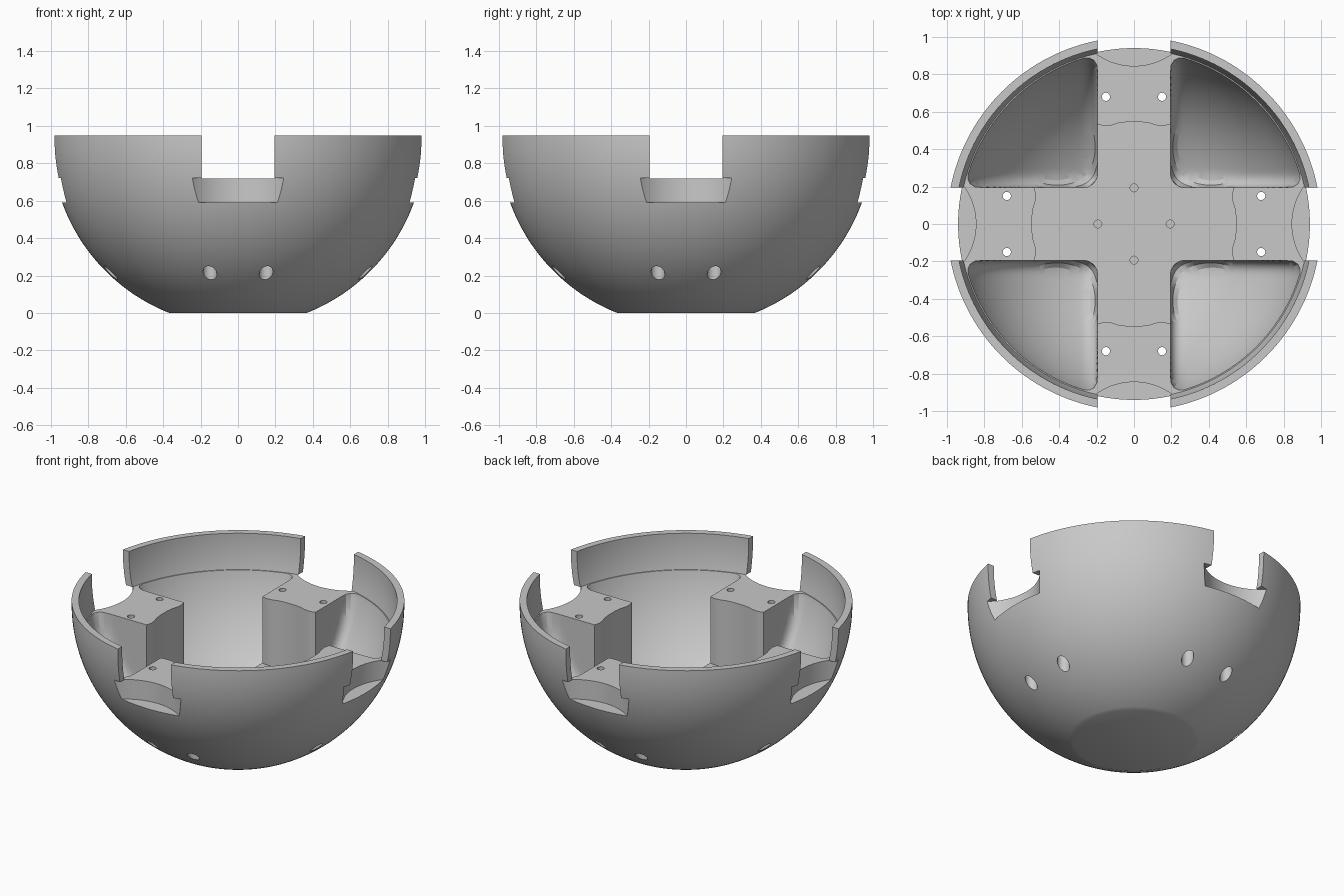
import bpy, bmesh, math
from mathutils import Matrix, Vector

cube = bpy.data.objects.get("Cube")
if cube:
    bpy.data.objects.remove(cube, do_unlink=True)

CENTRE, RIM = 0.93, 0.95          # sphere centre height, rim height
ARM, FLOOR, LEDGE = 0.195, 0.28, 0.72   # arm half width, floor and post heights
QUARTERS = [Matrix.Rotation(i * math.pi / 2, 4, 'Z') for i in range(4)]

grey = bpy.data.materials.new("mid grey")
grey.use_nodes = True
grey.diffuse_color = (0.58, 0.58, 0.58, 1)
grey.node_tree.nodes["Principled BSDF"].inputs["Base Color"].default_value = (0.58, 0.58, 0.58, 1)


def make_object(name, bm):
    bmesh.ops.recalc_face_normals(bm, faces=bm.faces)
    mesh = bpy.data.meshes.new(name)
    bm.to_mesh(mesh)
    bm.free()
    mesh.materials.append(grey)
    obj = bpy.data.objects.new(name, mesh)
    bpy.context.collection.objects.link(obj)
    return obj


def loft(bm, rings, matrix=Matrix()):
    """Skin closed rings of equal length and cap both ends."""
    rows = [[bm.verts.new(matrix @ Vector(p)) for p in ring] for ring in rings]
    n = len(rows[0])
    for low, high in zip(rows, rows[1:]):
        for i in range(n):
            j = (i + 1) % n
            bm.faces.new((low[i], low[j], high[j], high[i]))
    bm.faces.new(rows[0][::-1])
    bm.faces.new(rows[-1])


def prism(bm, outline, z0, z1, matrix=Matrix()):
    loft(bm, [[(x, y, z) for x, y in outline] for z in (z0, z1)], matrix)


def circle(r, n, cx=0.0, cy=0.0):
    return [(cx + r * math.cos(math.tau * i / n), cy + r * math.sin(math.tau * i / n))
            for i in range(n)]


def lathe(bm, profile, n=160):
    loft(bm, [[(x, y, z) for x, y in circle(r, n)] for r, z in profile])


def sphere_profile(radius, z0, z1, steps):
    """Arc from z0 up to the sphere centre, then straight up to z1."""
    start = math.asin((z0 - CENTRE) / radius)
    arc = [start * (1 - i / steps) for i in range(steps + 1)]
    return [(radius * math.cos(a), CENTRE + radius * math.sin(a)) for a in arc] + [(radius, z1)]


# Filleted pocket: a quarter of the inner sphere with rounded edges
def pocket_distance(p, radius=0.95, fillet=0.075):
    m = [ARM - p.x + fillet, ARM - p.y + fillet,
         (p - Vector((0, 0, CENTRE))).length - radius + fillet]
    return math.hypot(*[max(v, 0) for v in m]) - fillet + min(max(m), 0)


def pocket_point(origin, direction):
    low, high = 0.0, 2.0
    for _ in range(26):
        mid = (low + high) / 2
        if pocket_distance(origin + direction * mid) < 0:
            low = mid
        else:
            high = mid
    return origin + direction * low


def pocket_rings(lats=44, lons=112):
    origin = Vector((0.45, 0.45, CENTRE))
    rings = []
    for i in range(lats + 1):
        lat = -math.radians(89) * (1 - i / lats)
        rings.append([pocket_point(origin, Vector((math.cos(lat) * math.cos(a),
                                                   math.cos(lat) * math.sin(a), math.sin(lat))))
                      for a in (math.tau * k / lons for k in range(lons))])
    rings.append([(p.x, p.y, 1.1) for p in rings[-1]])
    return rings


# Solid bowl
bm = bmesh.new()
lathe(bm, sphere_profile(1.0, 0.0, RIM, 48))
bowl = make_object("bowl", bm)
cutters = []

# Four pockets between the arms
bm = bmesh.new()
rings = pocket_rings()
for turn in QUARTERS:
    loft(bm, rings, turn)
cutters.append(make_object("pocket_cutter", bm))

# Open space above the posts
bm = bmesh.new()
lathe(bm, sphere_profile(0.956, LEDGE, 1.15, 14))
cutters.append(make_object("upper_cutter", bm))

# Cross-shaped floor with wavy post ends
half = [(0.25, 0.25), (0.25, 0.533), (0.195, 0.533), (0.17, 0.527), (0.15, 0.525),
        (0.12, 0.528), (0.08, 0.54), (0.04, 0.545)]
arm = half + [(-x, y) for x, y in half[:0:-1]]
cross = [(turn @ Vector((x, y, 0))).xy for turn in QUARTERS for x, y in arm]
bm = bmesh.new()
prism(bm, cross, FLOOR, 1.2)
cutters.append(make_object("floor_cutter", bm))

# Rim notches over each post
bm = bmesh.new()
for turn in QUARTERS:
    prism(bm, [(-ARM, 0.8), (ARM, 0.8), (ARM, 1.2), (-ARM, 1.2)], LEDGE + 0.0004, 1.25, turn)
cutters.append(make_object("notch_cutter", bm))

# Curved scoops below the notches
bm = bmesh.new()
for turn in QUARTERS:
    prism(bm, circle(0.345, 96, 0, 1.19), 0.59, LEDGE + 0.0012, turn)
cutters.append(make_object("scoop_cutter", bm))

# Screw holes through the posts, and blind holes in the floor
bm = bmesh.new()
for turn in QUARTERS:
    for x in (-0.15, 0.15):
        prism(bm, circle(0.022, 24, x, 0.68), 0.05, 0.9, turn)
    prism(bm, circle(0.021, 24, 0, 0.193), 0.12, 0.5, turn)
cutters.append(make_object("hole_cutter", bm))

# Wider screw head recesses from below
bm = bmesh.new()
for turn in QUARTERS:
    for x in (-0.15, 0.15):
        prism(bm, circle(0.037, 32, x, 0.68), 0.02, 0.4, turn)
cutters.append(make_object("recess_cutter", bm))

# Carve the bowl
bpy.ops.object.select_all(action='DESELECT')
bpy.context.view_layer.objects.active = bowl
bowl.select_set(True)
for cutter in cutters:
    cutter.hide_render = True
    mod = bowl.modifiers.new(cutter.name, 'BOOLEAN')
    mod.operation, mod.solver, mod.object = 'DIFFERENCE', 'EXACT', cutter
    bpy.ops.object.modifier_apply(modifier=mod.name)
for cutter in cutters:
    bpy.data.objects.remove(cutter, do_unlink=True)
bpy.ops.object.shade_smooth_by_angle(angle=math.radians(28))
